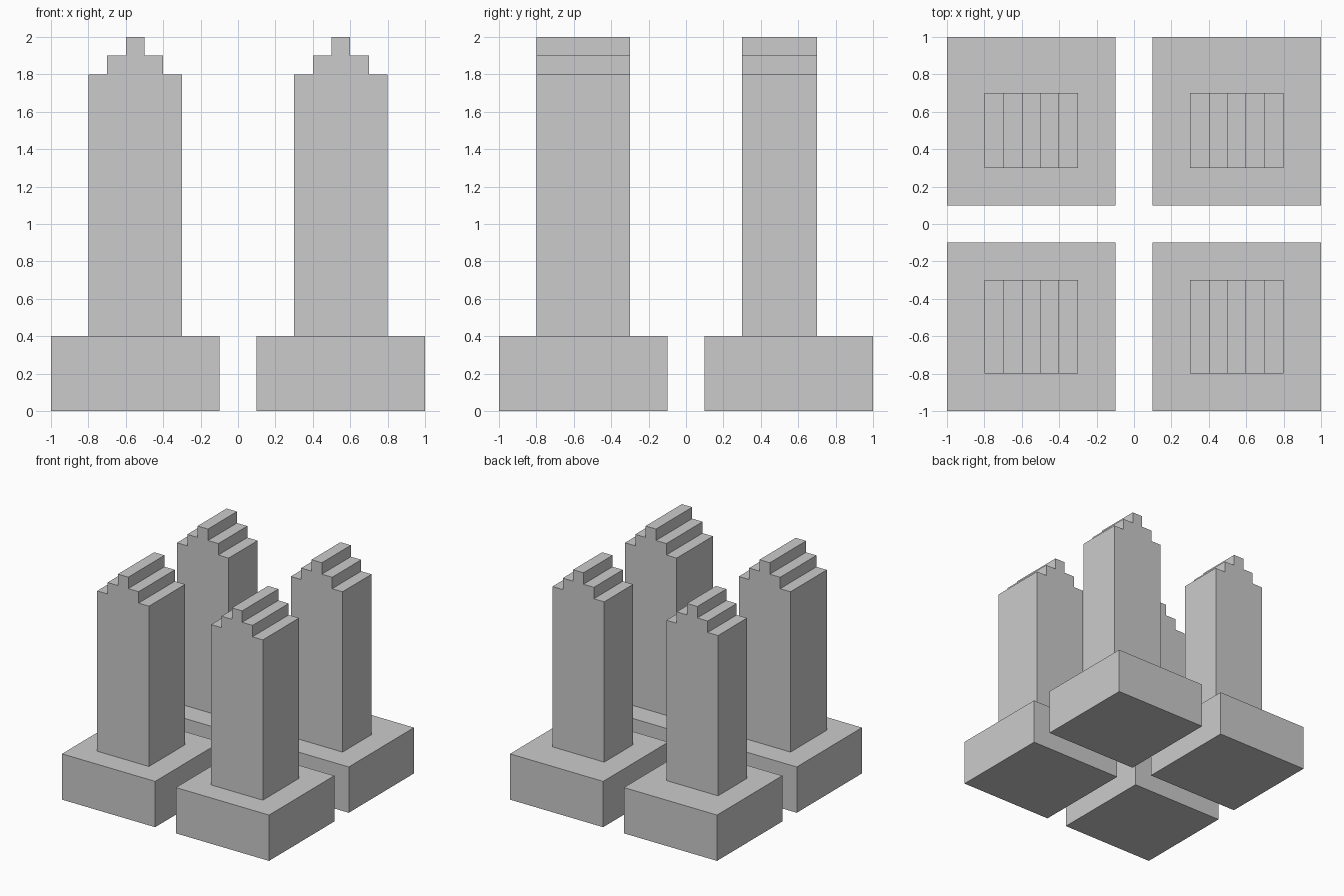
import bpy, bmesh

if "Cube" in bpy.data.objects:
    bpy.data.objects.remove(bpy.data.objects["Cube"])

BASE_TOP = 0.4
# Stepped tower outline in x, z (right-hand side of the model)
PROFILE = [(0.3, BASE_TOP), (0.8, BASE_TOP), (0.8, 1.8), (0.7, 1.8), (0.7, 1.9),
           (0.6, 1.9), (0.6, 2.0), (0.5, 2.0), (0.5, 1.9), (0.4, 1.9),
           (0.4, 1.8), (0.3, 1.8)]


def building(name, side, base_y, tower_y):
    """Block base with a stepped tower rising from it, as one closed mesh."""
    bm = bmesh.new()

    def bridge(a, b, skip=()):
        n = len(a)
        for i in range(n):
            if i not in skip:
                bm.faces.new((a[i], a[(i + 1) % n], b[(i + 1) % n], b[i]))

    # base block: bottom and sides
    corners = [(0.1, base_y[0]), (1, base_y[0]), (1, base_y[1]), (0.1, base_y[1])]
    low, high = [[bm.verts.new((side * x, y, z)) for x, y in corners]
                 for z in (0, BASE_TOP)]
    bm.faces.new(low)
    bridge(low, high)

    # tower: end walls, then sides and steps, left open underneath
    near, far = [[bm.verts.new((side * x, y, z)) for x, z in PROFILE]
                 for y in tower_y]
    bm.faces.new(near)
    bm.faces.new(far)
    bridge(near, far, skip=(0,))

    # terrace around the tower foot
    bridge(high, [near[0], near[1], far[1], far[0]])

    bmesh.ops.recalc_face_normals(bm, faces=bm.faces)
    mesh = bpy.data.meshes.new(name)
    bm.to_mesh(mesh)
    bm.free()
    bpy.context.collection.objects.link(bpy.data.objects.new(name, mesh))


# Four buildings; the back pair has shallower towers
for side, label in ((-1, "left"), (1, "right")):
    building(f"front_{label}_building", side, (-1, -0.1), (-0.8, -0.3))
    building(f"back_{label}_building", side, (0.1, 1), (0.3, 0.7))
